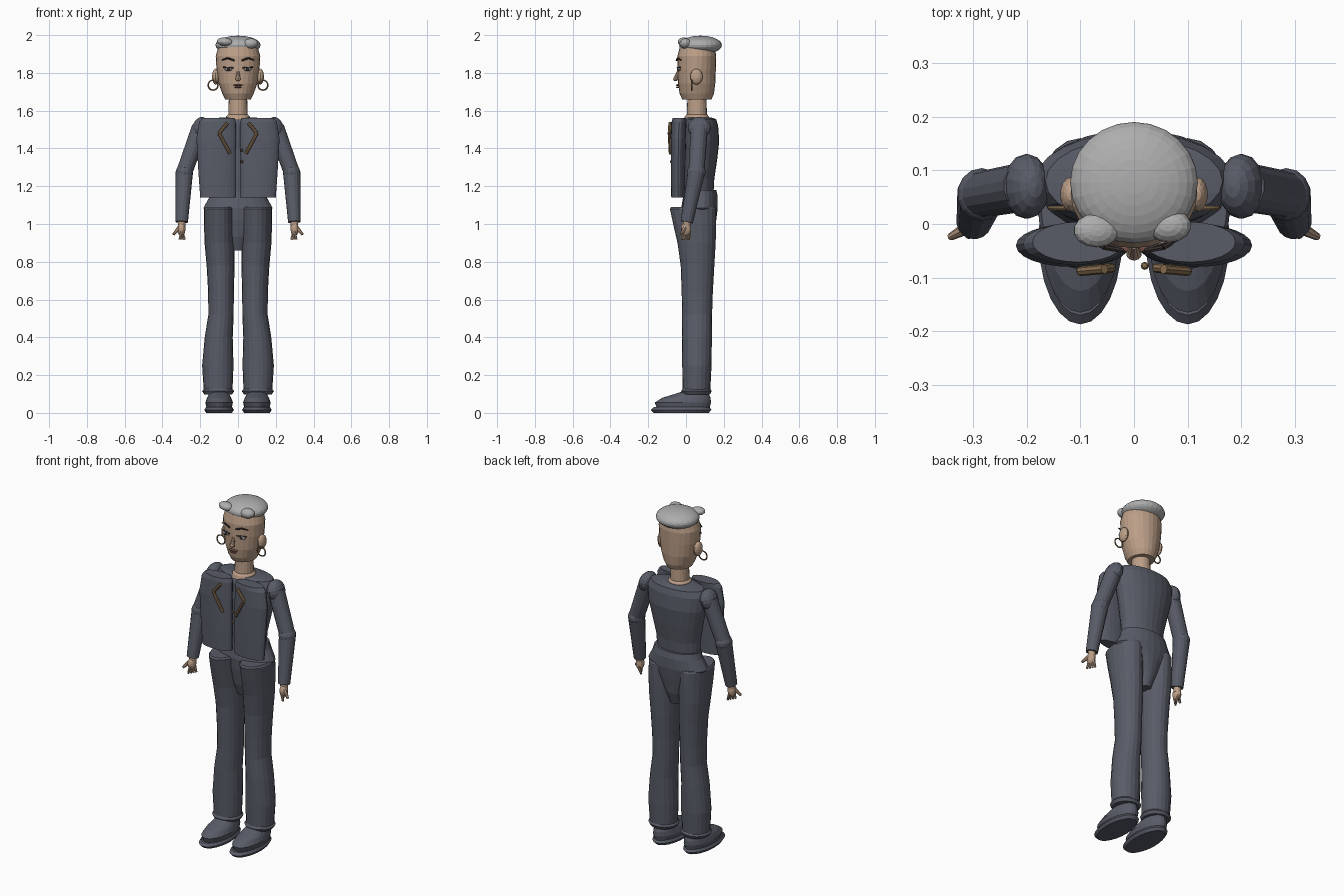
import bpy, bmesh, math
from mathutils import Vector, Matrix

if "Cube" in bpy.data.objects:
    bpy.data.objects.remove(bpy.data.objects["Cube"])


def material(name, r, g, b):
    m = bpy.data.materials.new(name)
    m.use_nodes = True
    m.diffuse_color = (r, g, b, 1)
    m.node_tree.nodes["Principled BSDF"].inputs["Base Color"].default_value = (r, g, b, 1)
    return m


CLOTH = material("slate cloth", .098, .107, .136)
SKIN = material("skin", .5, .345, .245)
HAIR = material("grey hair", .42, .42, .42)
GOLD = material("bronze trim", .26, .165, .085)
DARK = material("dark brown", .04, .03, .028)
EYE = material("eye grey", .4, .4, .4)
LIP = material("lip", .22, .1, .08)


def finish(name, bm, mat):
    bmesh.ops.recalc_face_normals(bm, faces=bm.faces)
    me = bpy.data.meshes.new(name)
    bm.to_mesh(me)
    bm.free()
    me.materials.append(mat)
    ob = bpy.data.objects.new(name, me)
    bpy.context.collection.objects.link(ob)
    return ob


def loft(name, rings, mat, n=20, s=1):
    """Skin a stack of horizontal ellipses given as (cx, z, rx, y_front, y_back)."""
    bm = bmesh.new()
    loops = []
    for cx, z, rx, y0, y1 in rings:
        loop = []
        for i in range(n):
            a = math.tau * i / n
            loop.append(bm.verts.new((s * cx + rx * math.cos(a),
                                      (y0 + y1) / 2 + (y1 - y0) / 2 * math.sin(a), z)))
        loops.append(loop)
    for low, high in zip(loops, loops[1:]):
        for i in range(n):
            j = (i + 1) % n
            bm.faces.new((low[i], low[j], high[j], high[i]))
    bm.faces.new(loops[0])
    bm.faces.new(loops[-1])
    return finish(name, bm, mat)


def ball(name, centre, radii, mat, tilt=0, detail=14):
    bm = bmesh.new()
    bmesh.ops.create_uvsphere(bm, u_segments=detail, v_segments=detail * 2 // 3, radius=1)
    bm.transform(Matrix.Translation(centre) @ Matrix.Rotation(tilt, 4, 'Y')
                 @ Matrix.Diagonal((*radii, 1)))
    return finish(name, bm, mat)


def rod(name, a, b, r1, r2, mat, n=14):
    a, b = Vector(a), Vector(b)
    bm = bmesh.new()
    bmesh.ops.create_cone(bm, cap_ends=True, segments=n, radius1=r1, radius2=r2,
                          depth=(b - a).length)
    turn = (b - a).to_track_quat('Z', 'Y').to_matrix().to_4x4()
    bm.transform(Matrix.Translation((a + b) / 2) @ turn)
    return finish(name, bm, mat)


def hoop(name, centre, radius, thick, mat):
    bpy.ops.mesh.primitive_torus_add(location=centre, rotation=(math.pi / 2, 0, 0),
                                     major_radius=radius, minor_radius=thick,
                                     major_segments=20, minor_segments=6)
    ob = bpy.context.object
    ob.name = name
    ob.data.materials.append(mat)


# Head, neck and hair
loft("head", [(0, 1.66, .068, -.02, .135), (0, 1.69, .083, -.034, .148),
              (0, 1.745, .103, -.042, .155), (0, 1.82, .114, -.045, .158),
              (0, 1.89, .118, -.045, .16), (0, 1.95, .1, -.03, .15)], SKIN, 24)
loft("neck", [(0, 1.54, .053, .003, .112), (0, 1.68, .048, .008, .108)], SKIN)
loft("neck_base", [(0, 1.55, .068, -.012, .125), (0, 1.57, .062, -.006, .12),
                   (0, 1.58, .052, .004, .112)], SKIN)
ball("hair_cap", (0, .077, 1.947), (.119, .113, .05), HAIR, detail=24)
ball("right_curl", (-.07, -.012, 1.965), (.043, .032, .022), HAIR, .1)
ball("left_curl", (.065, -.003, 1.955), (.042, .032, .027), HAIR, -.1)

# Face
rod("nose", (0, -.04, 1.81), (0, -.055, 1.765), .007, .014, SKIN, 10)
ball("nose_tip", (0, -.055, 1.768), (.015, .013, .012), SKIN, detail=10)
ball("upper_lip", (0, -.043, 1.735), (.027, .011, .005), LIP, detail=10)
ball("lower_lip", (0, -.042, 1.724), (.02, .011, .005), LIP, detail=10)
for s, side in ((-1, "right"), (1, "left")):
    ball(side + "_eye", (s * .05, -.036, 1.82), (.024, .01, .01), EYE, detail=10)
    ball(side + "_iris", (s * .05, -.044, 1.82), (.008, .005, .008), DARK, detail=8)
    rod(side + "_lash", (s * .024, -.046, 1.827), (s * .08, -.03, 1.83), .004, .003, DARK, 6)
    rod(side + "_brow_inner", (s * .02, -.05, 1.866), (s * .055, -.044, 1.878),
        .005, .005, DARK, 6)
    rod(side + "_brow_outer", (s * .055, -.044, 1.878), (s * .085, -.026, 1.868),
        .005, .003, DARK, 6)
    ball(side + "_ear", (s * .118, .055, 1.78), (.02, .033, .042), SKIN)
    hoop(side + "_earring", (s * .132, .03, 1.735), .026, .004, GOLD)

# Torso and hips
loft("torso", [(0, 1.15, .13, -.01, .145), (0, 1.24, .135, -.015, .15),
               (0, 1.34, .155, -.015, .165), (0, 1.44, .178, -.015, .176),
               (0, 1.52, .185, -.01, .17), (0, 1.555, .165, 0, .16),
               (0, 1.565, .08, 0, .13)], CLOTH, 24)
loft("hips", [(0, .86, .04, .02, .12), (0, .93, .07, -.005, .145),
              (0, 1.02, .13, -.02, .16), (0, 1.085, .183, -.025, .168),
              (0, 1.145, .15, -.015, .168), (0, 1.18, .14, -.01, .16)], CLOTH, 24)

for s, side in ((-1, "right"), (1, "left")):
    # Open jacket front with zigzag trim
    loft(side + "_jacket_front",
         [(.105, 1.14, .095, -.078, -.008), (.11, 1.28, .1, -.08, -.004),
          (.115, 1.45, .105, -.08, 0), (.109, 1.54, .097, -.076, .002),
          (.104, 1.562, .085, -.071, .004)], CLOTH, 24, s)
    trim = [(s * .055, -.084, 1.535), (s * .1, -.088, 1.48), (s * .042, -.082, 1.372)]
    rod(side + "_trim_upper", trim[0], trim[1], .009, .009, GOLD, 8)
    rod(side + "_trim_lower", trim[1], trim[2], .009, .009, GOLD, 8)

    # Trouser leg, cuff and shoe
    loft(side + "_leg",
         [(.105, .1, .075, -.018, .128), (.107, .25, .083, -.02, .135),
          (.102, .4, .074, -.022, .137), (.09, .52, .067, -.02, .138),
          (.09, .64, .068, -.023, .142), (.092, .78, .074, -.028, .15),
          (.098, .9, .079, -.045, .157), (.1, 1.0, .08, -.068, .16),
          (.1, 1.08, .08, -.085, .16), (.1, 1.09, .074, -.078, .154)], CLOTH, 20, s)
    loft(side + "_cuff", [(.105, .098, .074, -.018, .128), (.105, .115, .085, -.026, .136),
                          (.105, .128, .074, -.018, .128)], CLOTH, 20, s)
    loft(side + "_sole", [(.1, 0, .068, -.17, .12), (.1, .016, .078, -.187, .135),
                          (.1, .03, .07, -.17, .125)], CLOTH, 24, s)
    loft(side + "_shoe", [(.1, .025, .066, -.155, .125), (.1, .055, .073, -.165, .132),
                          (.1, .08, .064, -.125, .13), (.1, .1, .054, -.06, .12),
                          (.1, .116, .045, -.01, .1)], CLOTH, 24, s)

    # Sleeve
    shoulder = Vector((s * .2, .07, 1.51))
    elbow = Vector((s * .284, .055, 1.275))
    wrist = Vector((s * .298, .004, 1.01))
    ball(side + "_shoulder", shoulder, (.042, .061, .058), CLOTH, -s * .3)
    rod(side + "_upper_arm", shoulder, elbow, .046, .043, CLOTH, 16)
    ball(side + "_elbow", elbow, (.046, .05, .044), CLOTH)
    rod(side + "_forearm", elbow, wrist, .046, .033, CLOTH, 16)

    # Hand with spread fingers
    rod(side + "_wrist", wrist + Vector((0, 0, .02)), wrist - Vector((0, 0, .03)),
        .022, .02, SKIN, 12)
    ball(side + "_palm", (s * .3, -.001, .972), (.022, .027, .036), SKIN)
    rod(side + "_thumb", (s * .312, -.008, .98), (s * .342, -.024, .945), .012, .007, SKIN, 8)
    for i in range(4):
        y = .018 - i * .012
        rod(f"{side}_finger_{i + 1}", (s * .298, y, .96),
            (s * (.282 + i * .009), y - .004, .918), .009, .006, SKIN, 8)

# Jacket buttons
for i in range(2):
    ball(f"button_{i + 1}", (.02, -.078, 1.33 + i * .06), (.008, .008, .008), GOLD, detail=8)
